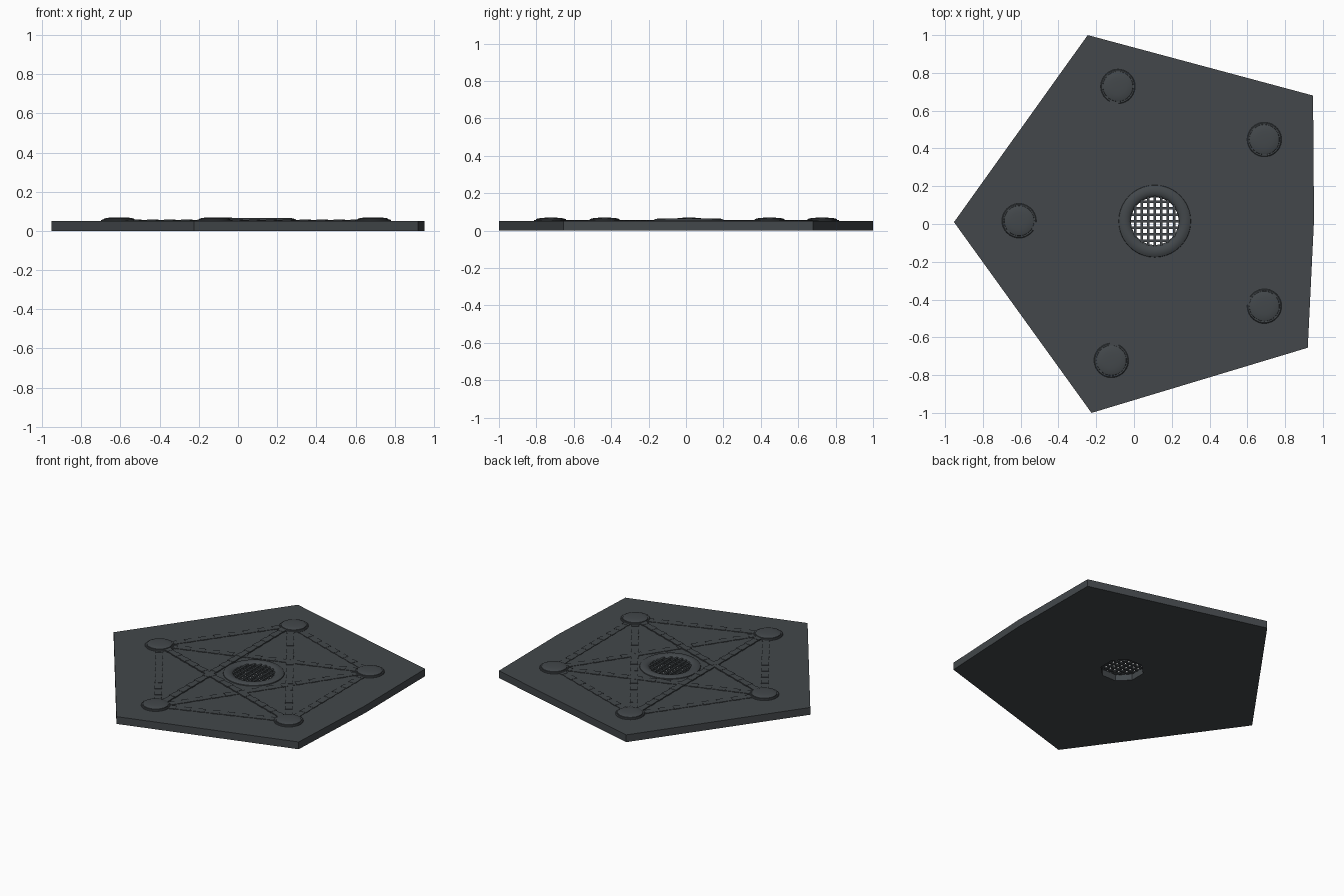
import bpy, bmesh, math
from mathutils import Matrix, Vector

if "Cube" in bpy.data.objects:
    bpy.data.objects.remove(bpy.data.objects["Cube"])

def mat(name, c):
    m = bpy.data.materials.new(name)
    m.diffuse_color = (*c, 1)
    m.use_nodes = True
    m.node_tree.nodes["Principled BSDF"].inputs["Base Color"].default_value = m.diffuse_color
    return m

slate = mat("dark slate", (0.056, 0.064, 0.070))

def finish(bm, name, smooth=False):
    bmesh.ops.recalc_face_normals(bm, faces=bm.faces)
    me = bpy.data.meshes.new(name)
    bm.to_mesh(me)
    bm.free()
    ob = bpy.data.objects.new(name, me)
    bpy.context.collection.objects.link(ob)
    me.materials.append(slate)
    if smooth:
        bpy.context.view_layer.objects.active = ob
        ob.select_set(True)
        bpy.ops.object.shade_smooth_by_angle(angle=math.radians(35))
        ob.select_set(False)
    return ob

def box(bm, center, size, angle=0):
    m = Matrix.Translation(center) @ Matrix.Rotation(angle, 4, 'Z') @ Matrix.Diagonal((*size, 1))
    bmesh.ops.create_cube(bm, size=1, matrix=m)

def lathe(bm, profile, center, n=40):
    rings = []
    for r, z in profile:
        rings.append([bm.verts.new((center[0] + r * math.cos(2 * math.pi * i / n),
                                    center[1] + r * math.sin(2 * math.pi * i / n), z)) for i in range(n)])
    for a, b in zip(rings, rings[1:]):
        for i in range(n):
            bm.faces.new((a[i], a[(i + 1) % n], b[(i + 1) % n], b[i]))
    return rings

HUB = (0.11, 0.015)
T = 0.05

# Pentagonal plate with an octagonal drain opening
bm = bmesh.new()
outer = [(-0.245, 1.0), (-0.953, 0.01), (-0.225, -1.0), (0.92, -0.655), (0.953, 0.02), (0.948, 0.68)]
inner = [(HUB[0] + 0.137 * math.cos(math.pi * (i + .5) / 4),
          HUB[1] + 0.137 * math.sin(math.pi * (i + .5) / 4)) for i in range(8)]
edges = []
for loop in (outer, inner):
    vs = [bm.verts.new((x, y, 0)) for x, y in loop]
    edges += [bm.edges.new((vs[i], vs[(i + 1) % len(vs)])) for i in range(len(vs))]
bmesh.ops.triangle_fill(bm, edges=edges, use_beauty=True)
ext = bmesh.ops.extrude_face_region(bm, geom=bm.faces[:])
bmesh.ops.translate(bm, verts=[v for v in ext['geom'] if isinstance(v, bmesh.types.BMVert)], vec=(0, 0, T))
finish(bm, "pentagon_plate")

# Rounded collar around the opening
bm = bmesh.new()
lathe(bm, [(0.192, 0.048), (0.190, 0.055), (0.180, 0.061), (0.163, 0.065), (0.147, 0.063),
           (0.135, 0.057), (0.128, 0.050), (0.126, 0.044), (0.137, 0.042)], HUB)
finish(bm, "drain_collar", True)

# Wire mesh across the opening
bm = bmesh.new()
R, step = 0.134, 0.0345
for k in range(-3, 4):
    d = k * step
    L = 2 * math.sqrt(R * R - d * d)
    box(bm, (HUB[0] + d, HUB[1], 0.050), (0.012, L, 0.012))
    box(bm, (HUB[0], HUB[1] + d, 0.046), (L, 0.012, 0.012))
finish(bm, "drain_mesh")

# Five domed studs
studs = [(-0.085, 0.728), (0.690, 0.447), (0.690, -0.435), (-0.120, -0.722), (-0.608, 0.017)]
for i, c in enumerate(studs):
    bm = bmesh.new()
    rings = lathe(bm, [(0.092, 0.048), (0.091, 0.054), (0.087, 0.057), (0.080, 0.056), (0.079, 0.061),
                       (0.068, 0.065), (0.045, 0.068), (0.02, 0.069)], c)
    bm.faces.new(rings[-1])
    finish(bm, f"stud_{i + 1}", True)

# Jointed rods linking every pair of studs; two of them sit higher
ends = [(-0.105, 0.722)] + studs[1:3] + [(-0.105, -0.722), studs[4]]
high = {(0, 3), (2, 4)}
for i in range(5):
    for j in range(i + 1, 5):
        a, b = Vector(ends[i]), Vector(ends[j])
        d = b - a
        ang = math.atan2(d.y, d.x)
        up = (i, j) in high
        top = 0.056 if up else 0.0525
        bm = bmesh.new()
        n = max(6, round(d.length / 0.092))
        mid = (a + b) / 2
        box(bm, (mid.x, mid.y, top - 0.005), (d.length - 0.14, 0.040, 0.010), ang)
        for k in range(1, n):
            p = a + d * (k / n)
            if (p - Vector(HUB)).length > 0.21 or up:
                box(bm, (p.x, p.y, top - 0.0035), (0.045, 0.047, 0.010), ang)
        # keep low rods clear of the opening
        if (mid - Vector(HUB)).length < 2:
            t = max(0, min(1, (Vector(HUB) - a).dot(d) / d.length_squared))
            if (a + d * t - Vector(HUB)).length < 0.13:
                bm.clear()
                half = 0.165 / d.length
                for s, e in ((0.07 / d.length, t - half), (t + half, 1 - 0.07 / d.length)):
                    p = a + d * (s + e) / 2
                    box(bm, (p.x, p.y, top - 0.005), ((e - s) * d.length, 0.040, 0.010), ang)
        finish(bm, f"link_rod_{i + 1}_{j + 1}")
